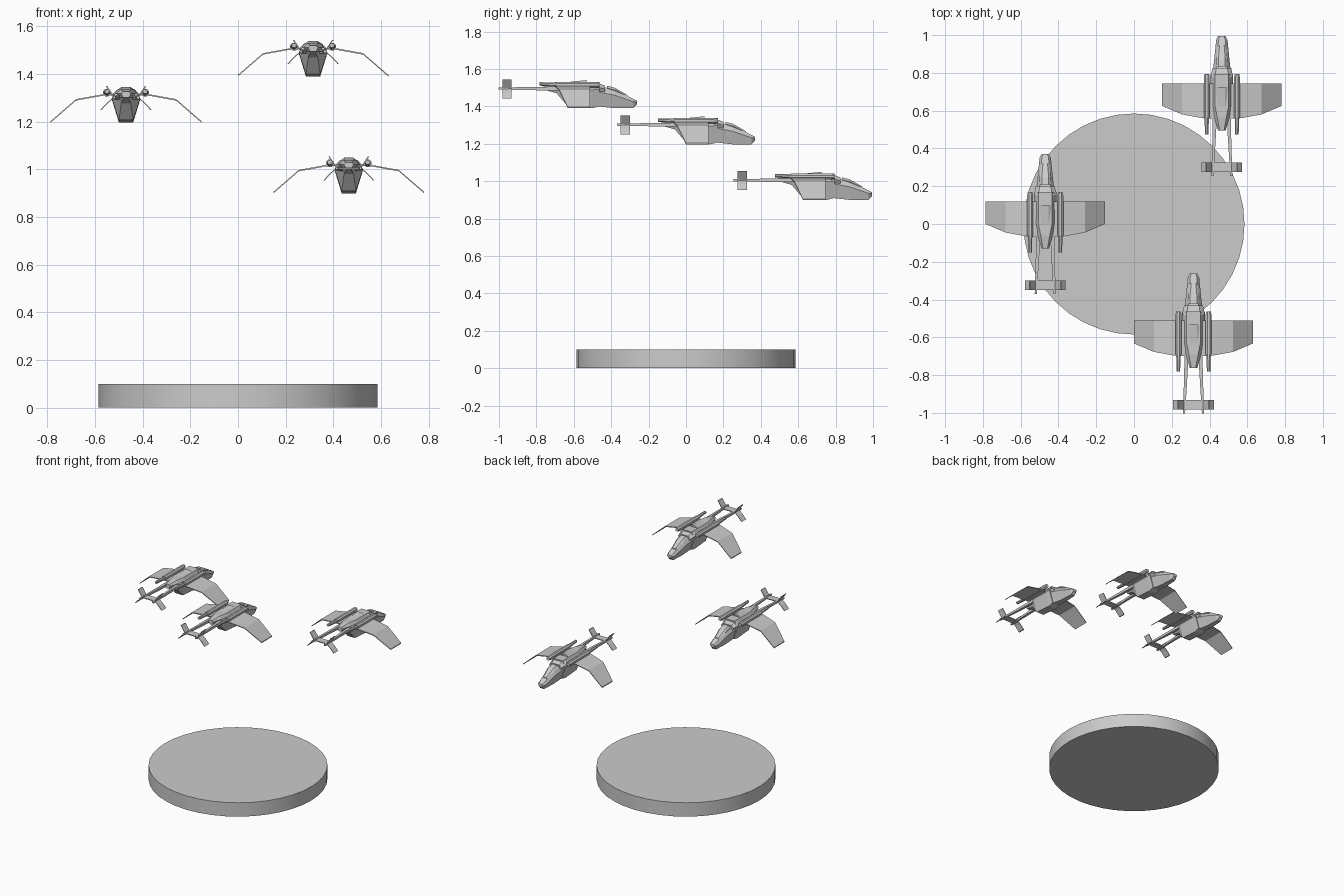
import bpy, bmesh
from math import cos, sin, pi

cube = bpy.data.objects.get("Cube")
if cube:
    bpy.data.objects.remove(cube, do_unlink=True)

grey = bpy.data.materials.new("plain_grey")
grey.use_nodes = True
shade = .6
grey.diffuse_color = (shade, shade, shade, 1)
shader = grey.node_tree.nodes["Principled BSDF"]
shader.inputs["Base Color"].default_value = grey.diffuse_color

craft_places = {"left_rear": (.465, .625, .9),
                "right_middle": (-.47, 0, 1.197),
                "left_front": (.315, -.632, 1.39)}


def loft(part, rings, mirrored=False):
    """Skin closed rings, cap both ends and put the part on every craft."""
    bm = bmesh.new()
    loops = [[bm.verts.new(point) for point in ring] for ring in rings]
    for near, far in zip(loops, loops[1:]):
        for i in range(len(near)):
            bm.faces.new((near[i - 1], near[i], far[i], far[i - 1]))
    bm.faces.new(loops[0])
    bm.faces.new(loops[-1])
    bmesh.ops.recalc_face_normals(bm, faces=bm.faces)
    mesh = bpy.data.meshes.new(part)
    bm.to_mesh(mesh)
    bm.free()
    mesh.materials.append(grey)
    for craft, place in craft_places.items():
        ob = bpy.data.objects.new(f"{craft}_{part}", mesh)
        ob.location = place
        bpy.context.collection.objects.link(ob)
        if mirrored:
            ob.modifiers.new("mirror", 'MIRROR').use_mirror_merge = False


def hull_ring(y, low, high, width):
    """Six-sided section, widest above its middle."""
    widest = low + (high - low) * .7
    outline = ((width * .5, low), (width, widest), (width * .6, high))
    right = [(x, y, z) for x, z in outline]
    left = [(-x, y, z) for x, z in reversed(outline)]
    return right + left


def tube_ring(sides, x, y, z, radius):
    """Regular section with flat sides facing up and outward."""
    angles = [(i + .5) * 2 * pi / sides for i in range(sides)]
    return [(x + radius * cos(a), y, z + radius * sin(a)) for a in angles]


def tubes(part, sides, *stations):
    loft(part, [tube_ring(sides, *station) for station in stations], True)


def blades(part, lead, *stations, upright=False):
    """Thin mirrored surface through stations of x, z and trailing edge."""
    thick = .003
    dx, dz = (thick, 0) if upright else (0, thick)
    rings = []
    for x, z, trail in stations:
        rings.append([(x - dx, lead, z - dz), (x - dx, trail, z - dz),
                      (x + dx, trail, z + dz), (x + dx, lead, z + dz)])
    loft(part, rings, True)


def hull(part, *stations):
    loft(part, [hull_ring(*station) for station in stations])


# Fuselage with stepped nose
hull("hull", (-.13, .1, .13, .02), (-.06, .08, .14, .04), (0, .01, .14, .06),
     (.13, 0, .14, .06), (.17, .01, .14, .06))
hull("nose", (.16, .01, .12, .05), (.25, 0, .1, .04),
     (.35, 0, .05, .03), (.37, .02, .04, .02))
hull("collar", (.15, .06, .14, .06), (.2, .06, .12, .05))
hull("canopy", (.21, .08, .12, .03), (.25, .07, .11, .03), (.32, .05, .07, .02))
hull("deck_ridge", (0, .12, .14, .03), (.1, .12, .15, .03))

# Drooping wings
blades("wings", .12, (0, .12, -.07), (.1, .115, -.065),
       (.21, .095, -.045), (.316, .003, 0))

# Engine pods above the wing roots
pod_x, pod_z = .08, .125
tubes("engine_pods", 8, (pod_x, -.06, pod_z, .017), (pod_x, .15, pod_z, .017),
      (pod_x, .17, pod_z, .013))
tubes("exhaust_pipes", 8, (pod_x, -.15, .13, .01), (pod_x, -.05, pod_z, .013))

# Twin tail booms, canted fins and tailplane
fin_lead, fin_trail, boom_x, boom_z = -.3, -.35, .05, .105
tubes("tail_booms", 4, (boom_x, -.37, boom_z, .008), (.04, -.15, boom_z, .013),
      (.035, .03, boom_z, .017))
blades("lower_fins", fin_lead, (boom_x, boom_z, fin_trail),
       (.075, .085, fin_trail), (.105, .053, fin_trail), upright=True)
blades("upper_fins", fin_lead, (boom_x, boom_z, fin_trail),
       (.083, .154, fin_trail), upright=True)
blades("tailplane", fin_lead, (0, boom_z, fin_trail), (boom_x, boom_z, fin_trail))

# Round display base
thickness = .1
bpy.ops.mesh.primitive_cylinder_add(vertices=40, radius=.585, depth=thickness,
                                    location=(0, 0, thickness / 2))
base = bpy.context.object
base.name = "round_base"
base.data.materials.append(grey)
bpy.ops.object.shade_smooth_by_angle()
